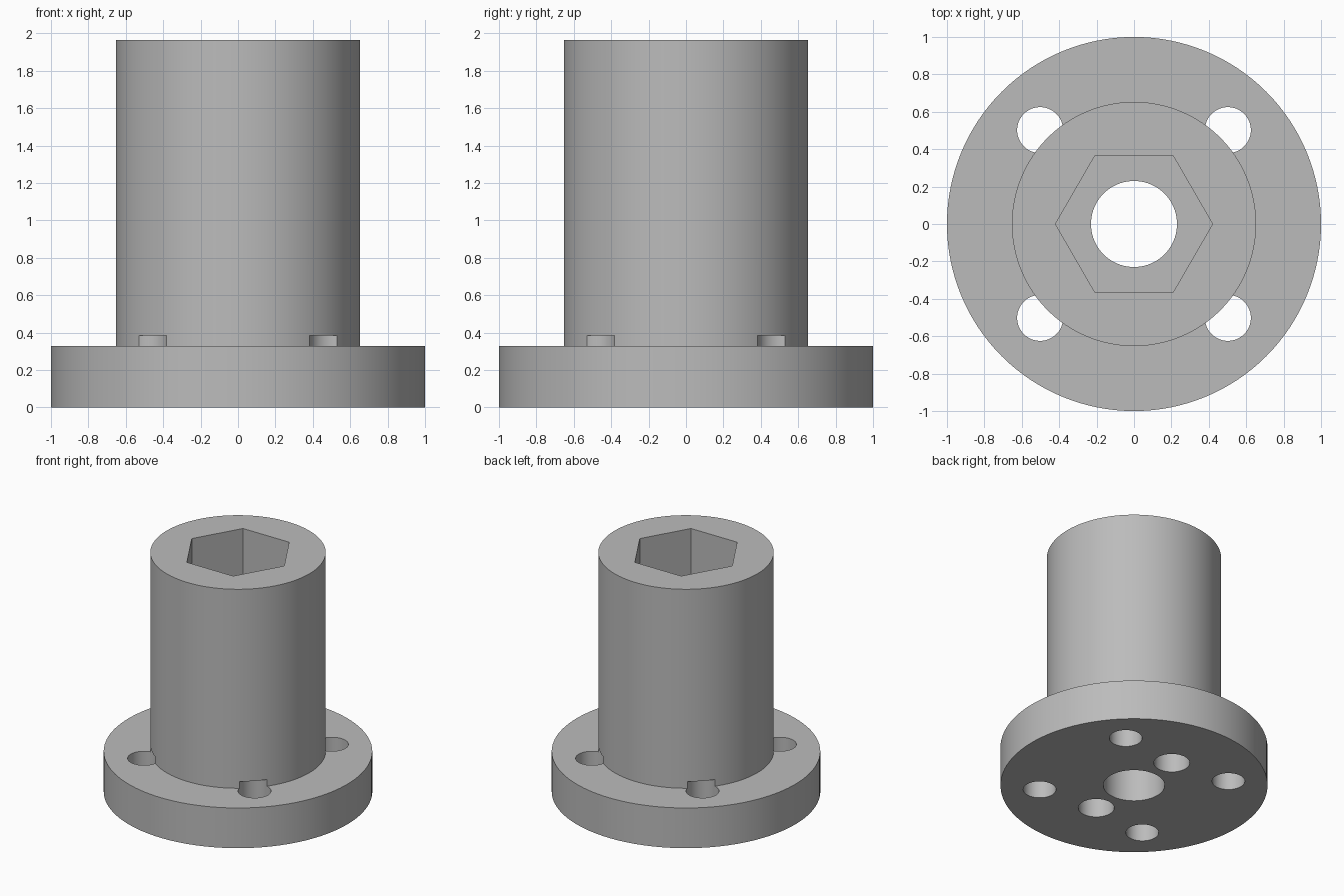
import bpy
import math

cube = bpy.data.objects.get("Cube")
if cube:
    bpy.data.objects.remove(cube, do_unlink=True)

HEIGHT = 1.965         # overall height
FLANGE_TOP = 0.33      # top of the flange
HOLE_TOP = 0.385       # blind end of the mounting holes
SOCKET_FLOOR = 0.6     # floor of the hexagonal socket
BELOW = -0.1           # cutters start beneath the base

grey = bpy.data.materials.new("grey")
grey.use_nodes = True
colour = (0.5, 0.5, 0.5, 1.0)
grey.diffuse_color = colour
grey.node_tree.nodes["Principled BSDF"].inputs["Base Color"].default_value = colour


def prism(name, radius, z0, z1, x=0.0, y=0.0, sides=96, turn=0.0):
    """Upright cylinder or prism between two heights."""
    bpy.ops.mesh.primitive_cylinder_add(
        vertices=sides, radius=radius, depth=z1 - z0,
        location=(x, y, (z0 + z1) / 2), rotation=(0, 0, turn))
    obj = bpy.context.object
    obj.name = name
    obj.data.materials.append(grey)
    return obj


def combine(body, tool, operation):
    """Apply a boolean and discard the tool."""
    tool.hide_render = True
    bpy.context.view_layer.objects.active = body
    mod = body.modifiers.new(operation.lower(), "BOOLEAN")
    mod.operation = operation
    mod.solver = "EXACT"
    mod.object = tool
    bpy.ops.object.modifier_apply(modifier=mod.name)
    bpy.data.objects.remove(tool, do_unlink=True)


# Round flange with the tall barrel standing on it
body = prism("flanged_coupling", 1.0, 0.0, FLANGE_TOP, sides=128)
combine(body, prism("barrel", 0.653, 0.1, HEIGHT), "UNION")

# Hexagonal socket from the top, corners on the x axis
combine(body, prism("hex_socket", 0.42, SOCKET_FLOOR, HEIGHT + 0.1,
                    sides=6, turn=math.radians(30)), "DIFFERENCE")

# Central through bore
combine(body, prism("bore", 0.23, BELOW, HEIGHT + 0.2), "DIFFERENCE")

# Four corner holes, notching the foot of the barrel
for sx in (-1, 1):
    for sy in (-1, 1):
        combine(body, prism("corner_hole", 0.123, BELOW, HOLE_TOP,
                            0.502 * sx, 0.502 * sy, 48), "DIFFERENCE")

# Two blind holes in the underside
for sy in (-1, 1):
    combine(body, prism("blind_hole", 0.135, BELOW, HOLE_TOP,
                        0.0, 0.44 * sy, 48), "DIFFERENCE")

# Smooth round walls, sharp rims
bpy.ops.object.select_all(action="DESELECT")
body.select_set(True)
bpy.context.view_layer.objects.active = body
bpy.ops.object.transform_apply(location=True, rotation=True, scale=True)
bpy.ops.object.shade_smooth_by_angle(angle=math.radians(30))
